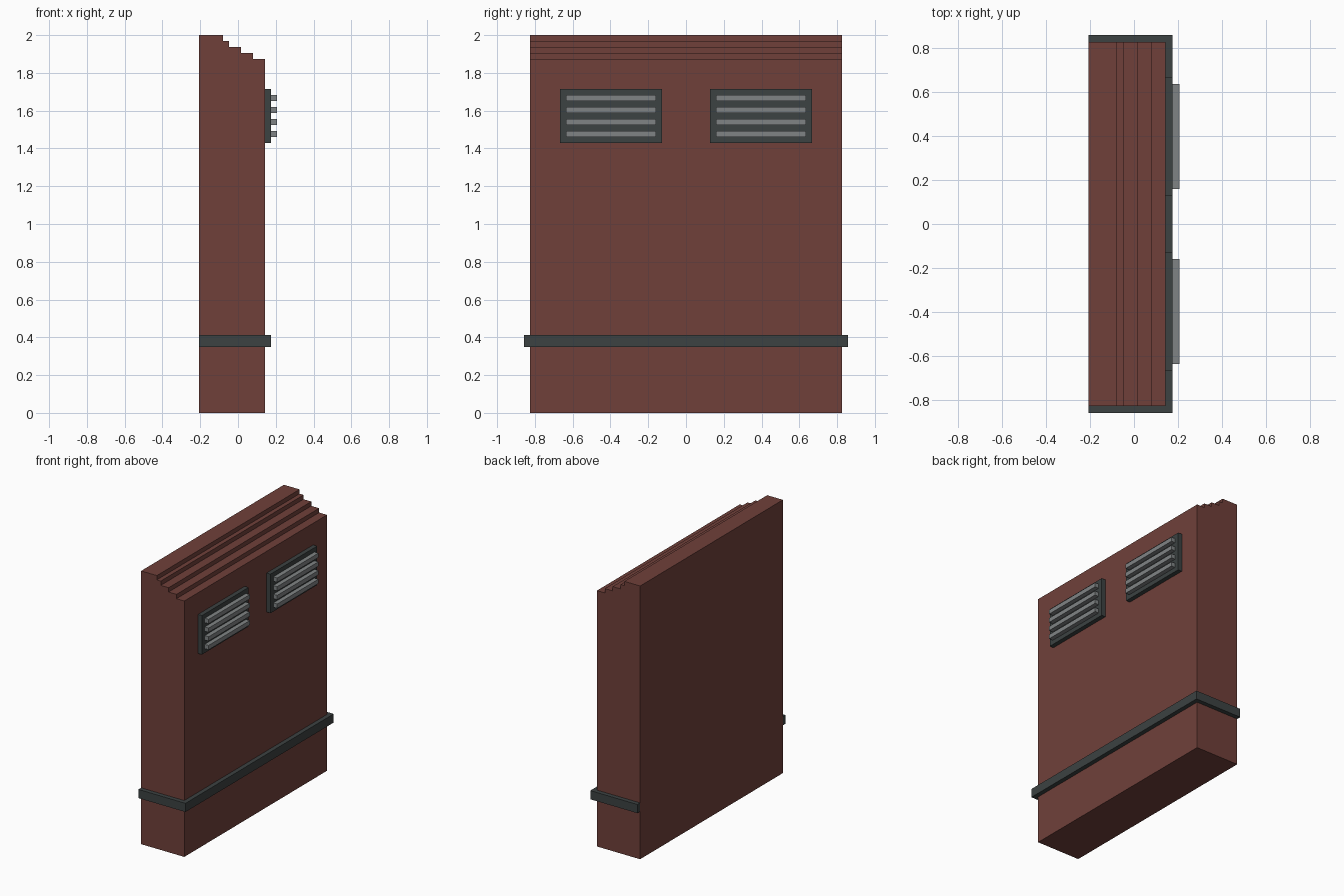
import bpy, bmesh

if "Cube" in bpy.data.objects:
    bpy.data.objects.remove(bpy.data.objects["Cube"])

U = 2 / 63  # block unit: the model is 63 units tall


def material(name, rgb):
    m = bpy.data.materials.new(name)
    m.diffuse_color = (*rgb, 1)
    m.use_nodes = True
    m.node_tree.nodes["Principled BSDF"].inputs["Base Color"].default_value = m.diffuse_color
    return m


BRICK = material("brick red", (0.162, 0.051, 0.042))
DARK = material("dark grey", (0.045, 0.054, 0.054))
STEEL = material("light grey", (0.216, 0.231, 0.235))


def prism(name, outline, axis, lo, hi, mat):
    """Extrude an outline along y (outline is x,z) or z (outline is x,y)."""
    def place(a, b, t):
        return (a * U, t * U, b * U) if axis == "y" else (a * U, b * U, t * U)
    bm = bmesh.new()
    face = bm.faces.new([bm.verts.new(place(a, b, lo)) for a, b in outline])
    new = bmesh.ops.extrude_face_region(bm, geom=[face])["geom"]
    shift = (0, (hi - lo) * U, 0) if axis == "y" else (0, 0, (hi - lo) * U)
    bmesh.ops.translate(bm, vec=shift,
                        verts=[v for v in new if isinstance(v, bmesh.types.BMVert)])
    bmesh.ops.recalc_face_normals(bm, faces=bm.faces)
    mesh = bpy.data.meshes.new(name)
    bm.to_mesh(mesh)
    bm.free()
    mesh.materials.append(mat)
    ob = bpy.data.objects.new(name, mesh)
    bpy.context.collection.objects.link(ob)
    return ob


def box(name, x, y, z, mat):
    outline = [(x[0], z[0]), (x[1], z[0]), (x[1], z[1]), (x[0], z[1])]
    return prism(name, outline, "y", y[0], y[1], mat)


# Wall slab with a stepped top
profile = [(-6.5, 0), (4.5, 0)]
step_x = [4.5, 2.5, 0.5, -1.5, -2.5, -6.5]
for i in range(5):
    profile += [(step_x[i], 59 + i), (step_x[i + 1], 59 + i)]
prism("wall", profile, "y", -26, 26, BRICK)

# Trim band wrapping three sides
band = [(-6.5, -27), (5.5, -27), (5.5, 27), (-6.5, 27),
        (-6.5, 26), (4.5, 26), (4.5, -26), (-6.5, -26)]
prism("trim_band", band, "z", 11, 13, DARK)

# Two vents, each a dark plate with four slats
for side, y0 in (("left", -21), ("right", 4)):
    box(f"{side}_vent_plate", (4.5, 5.5), (y0, y0 + 17), (45, 54), DARK)
    for i in range(4):
        z = 46 + 2 * i
        box(f"{side}_vent_slat_{i + 1}", (5.5, 6.5), (y0 + 1, y0 + 16), (z, z + 1), STEEL)
